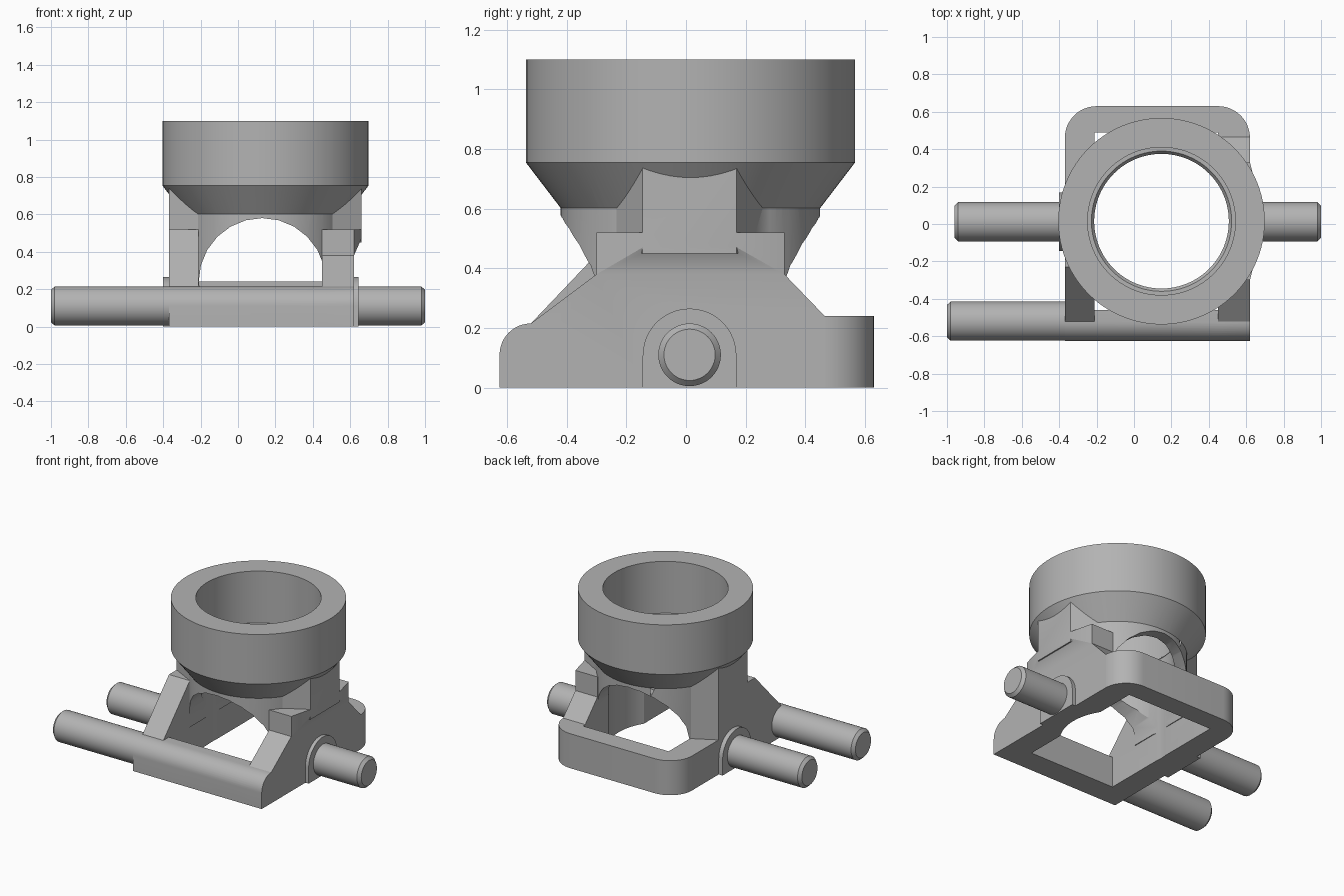
import bpy, bmesh
from math import sin, cos, pi, radians
from mathutils import Vector, Matrix

old = bpy.data.objects.get("Cube")
if old:
    bpy.data.objects.remove(old, do_unlink=True)

grey = bpy.data.materials.new("plain_grey")
grey.use_nodes = True
COLOUR = (0.45, 0.45, 0.45, 1)
grey.diffuse_color = COLOUR
grey.node_tree.nodes["Principled BSDF"].inputs["Base Color"].default_value = COLOUR

CX, CY = 0.147, 0.015      # cup axis
LEFT, RIGHT = -0.37, 0.62  # outer faces of the frame


def finish(name, bm):
    bmesh.ops.recalc_face_normals(bm, faces=bm.faces)
    mesh = bpy.data.meshes.new(name)
    bm.to_mesh(mesh)
    bm.free()
    mesh.materials.append(grey)
    ob = bpy.data.objects.new(name, mesh)
    bpy.context.collection.objects.link(ob)
    return ob


def prism(name, outline, lo, hi, axis="z"):
    """Extrude an outline: (x, y) along z, or (y, z) along x."""
    bm = bmesh.new()
    place = (lambda a, b, c: (a, b, c)) if axis == "z" else (lambda a, b, c: (c, a, b))
    face = bm.faces.new([bm.verts.new(place(a, b, lo)) for a, b in outline])
    moved = bmesh.ops.extrude_face_region(bm, geom=[face])["geom"]
    verts = [v for v in moved if isinstance(v, bmesh.types.BMVert)]
    bmesh.ops.translate(bm, verts=verts, vec=place(0, 0, hi - lo))
    return finish(name, bm)


def box(name, x0, x1, y0, y1, z0, z1):
    return prism(name, [(x0, y0), (x1, y0), (x1, y1), (x0, y1)], z0, z1)


def arc(cx, cy, r, start, end, n=12):
    angles = [radians(start + (end - start) * i / n) for i in range(n + 1)]
    return [(cx + r * cos(a), cy + r * sin(a)) for a in angles]


def lathe(name, profile, origin, turn=Matrix(), n=96):
    """Revolve (radius, height) points about an axis into a closed solid."""
    bm = bmesh.new()
    rings = [[bm.verts.new(turn @ Vector((r * cos(2 * pi * i / n), r * sin(2 * pi * i / n), h))
                           + Vector(origin)) for i in range(n)] for r, h in profile]
    for a, b in zip(rings, rings[1:]):
        for i in range(n):
            j = (i + 1) % n
            bm.faces.new((a[i], a[j], b[j], b[i]))
    bm.faces.new(rings[0])
    bm.faces.new(rings[-1])
    return finish(name, bm)


def hull(name, points):
    bm = bmesh.new()
    for p in points:
        bm.verts.new(p)
    bmesh.ops.convex_hull(bm, input=bm.verts)
    return finish(name, bm)


def combine(target, tools, operation="UNION"):
    for tool in tools:
        mod = target.modifiers.new("combine", "BOOLEAN")
        mod.operation, mod.solver, mod.object = operation, "EXACT", tool
        bpy.context.view_layer.update()
        graph = bpy.context.evaluated_depsgraph_get()
        mesh = bpy.data.meshes.new_from_object(target.evaluated_get(graph))
        target.modifiers.clear()
        target.data = mesh
        bpy.data.objects.remove(tool, do_unlink=True)
    return target


# Frame: front bar, two sloped side walls and a rounded back bar
nose = [(-0.625, 0)] + arc(-0.52, 0.11, 0.105, 180, 90)
frame = prism("frame", nose + [(-0.45, 0.215), (-0.45, 0)], LEFT, RIGHT, "x")
left_wall = prism("left_wall", nose + [(-0.23, 0.52), (0.15, 0.52), (0.15, 0.24), (0.46, 0.24),
                                       (0.46, 0)], LEFT, -0.21, "x")
right_wall = prism("right_wall", nose + [(-0.3, 0.38), (-0.3, 0.52), (0.33, 0.52), (0.33, 0.38),
                                         (0.465, 0.24), (0.465, 0)], 0.45, RIGHT, "x")
back_bar = prism("back_bar", [(LEFT, 0.44), (RIGHT, 0.44)] + arc(RIGHT - 0.17, 0.46, 0.17, 0, 90)
                 + arc(LEFT + 0.17, 0.46, 0.17, 90, 180), 0, 0.24)
combine(frame, [left_wall, right_wall, back_bar])
opening = box("opening", -0.21, 0.45, -0.46, 0.49, -0.1, 0.6)
combine(frame, [opening], "DIFFERENCE")

# Twisted swelling on the right wall below its tower
swelling = hull("swelling", [(x, y, z) for z in (0.38, 0.52) for x in (0.55, 0.62)
                             for y in (-0.3, 0.33)]
                + [(0.66, y, z) for y in (-0.145, 0.17) for z in (0.47, 0.52)])

# Neck under the cup, with flared towers on both sides and an arched passage
neck = lathe("neck", [(0.435, 0.2), (0.435, 0.64)], (CX, CY, 0))


def tower(name, outer, inner, bottom):
    plan = [(outer, -0.145), (outer, 0.17), (inner, 0.262), (CX, 0.262),
            (CX, -0.235), (inner, -0.235)]
    return prism(name, plan, bottom, 0.76)


combine(neck, [tower("left_tower", LEFT, -0.2, 0.2), tower("right_tower", 0.66, 0.5, 0.45)])
arch = lathe("arch", [(0.34, -1), (0.34, 1)], (0.13, 0, 0.24), Matrix.Rotation(pi / 2, 3, "X"), 24)
base_cut = box("base_cut", -0.2, 0.47, -1, 1, 0, 0.24)
combine(neck, [arch, base_cut], "DIFFERENCE")

# Cup with a conical underside
cup = lathe("cup", [(0.432, 0.598), (0.552, 0.755), (0.552, 1.1)], (CX, CY, 0))
combine(frame, [swelling, neck, cup])

# Stepped bore right through the body
bore = lathe("bore", [(0.36, -0.1), (0.36, 0.72), (0.375, 0.74), (0.395, 0.74), (0.395, 1.2)],
             (CX, CY, 0))
combine(frame, [bore], "DIFFERENCE")
frame.name = "cup_frame"


# Bosses and chamfered rods
def boss(name, x0, x1):
    return prism(name, [(-0.145, 0)] + arc(0.012, 0.108, 0.157, 180, 0, 24) + [(0.169, 0)],
                 x0, x1, "x")


combine(frame, [boss("left_boss", -0.4, -0.3), boss("right_boss", 0.55, 0.645)])


def rod(name, x_root, x_tip, y):
    length = abs(x_tip - x_root)
    side = 1 if x_tip > x_root else -1
    return lathe(name, [(0.105, 0), (0.105, length - 0.02), (0.086, length)], (x_root, y, 0.11),
                 Matrix.Rotation(side * pi / 2, 3, "Y"), 48)


rods = [rod("front_rod", -0.34, -1.0, -0.519), rod("right_side_rod", -0.34, -0.96, 0.012),
        rod("left_side_rod", 0.58, 1.0, 0.012)]

# Smooth curved surfaces, sharp edges kept
bpy.ops.object.select_all(action="DESELECT")
for ob in [frame] + rods:
    ob.select_set(True)
bpy.context.view_layer.objects.active = frame
bpy.ops.object.shade_smooth_by_angle(angle=radians(25))
